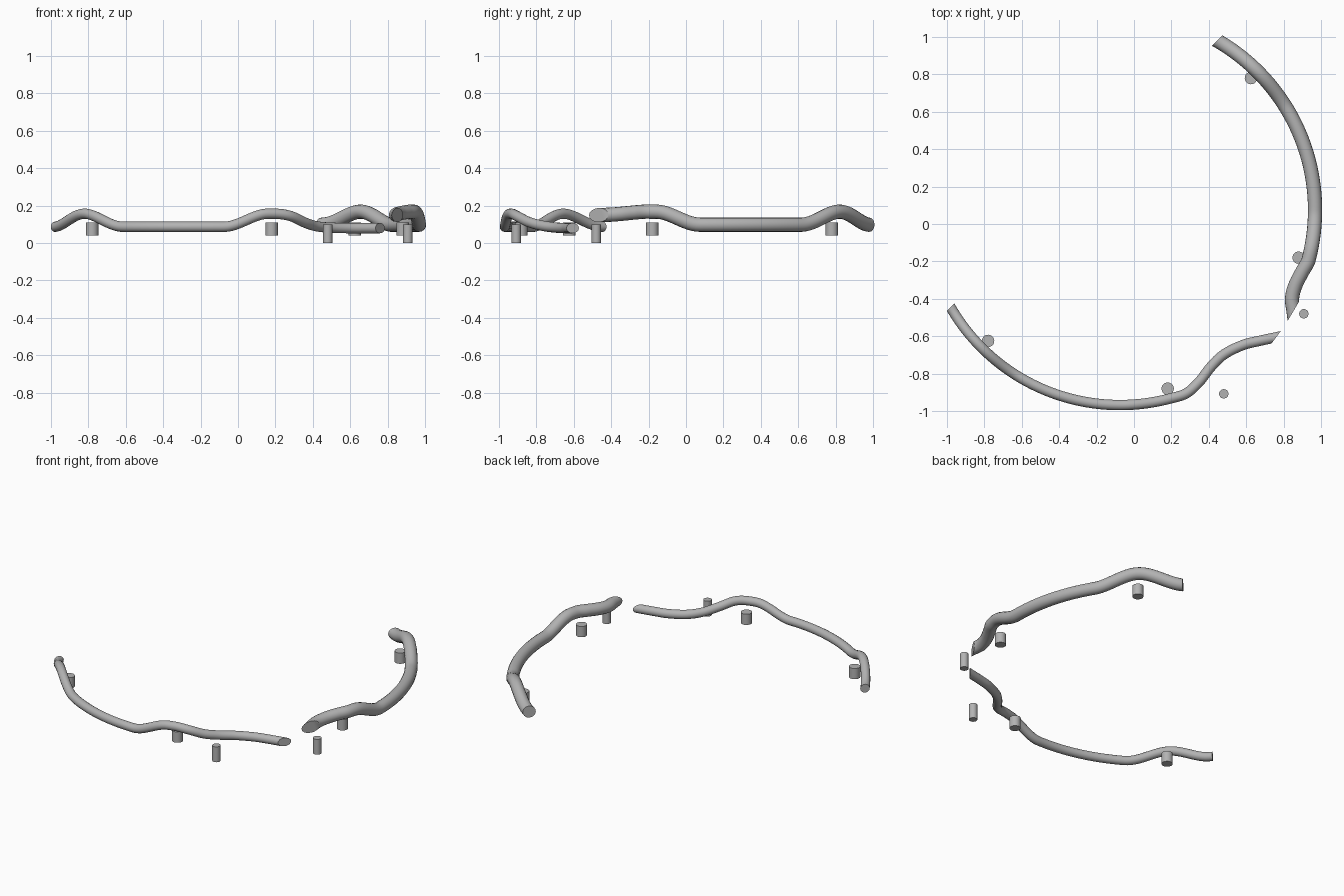
import bpy, bmesh
from math import sin, cos, radians
from mathutils import Vector

if "Cube" in bpy.data.objects:
    bpy.data.objects.remove(bpy.data.objects["Cube"])

grey = bpy.data.materials.new("Plain grey")
grey.use_nodes = True
grey.diffuse_color = (0.45, 0.45, 0.45, 1)
grey.node_tree.nodes["Principled BSDF"].inputs["Base Color"].default_value = (0.45, 0.45, 0.45, 1)


def finish(name, mesh):
    obj = bpy.data.objects.new(name, mesh)
    bpy.context.collection.objects.link(obj)
    mesh.materials.clear()
    mesh.materials.append(grey)
    bpy.ops.object.select_all(action='DESELECT')
    obj.select_set(True)
    bpy.context.view_layer.objects.active = obj
    bpy.ops.object.shade_smooth_by_angle(angle=radians(40))
    return obj


def ease(a, b, t):
    u = min(max((t - a) / (b - a), 0), 1)
    return u * u * (3 - 2 * u)


def hump(deg):
    """Height of the two rises along the arc, from 0 to 1."""
    if deg < -45.5:
        return ease(-60, -45.5, deg)
    if deg < -20:
        return 1 - ease(-45.5, -31, deg)
    return ease(0, 13, deg)


def spline(pts, steps=8):
    """Smooth curve through pts, beginning at the second one."""
    out = []
    for p, a, b, n in zip(pts, pts[1:], pts[2:], pts[3:]):
        for i in range(steps):
            t = i / steps
            out.append(0.5 * (2 * a + (b - p) * t + (2 * p - 5 * a + 4 * b - n) * t ** 2
                              + (3 * a - p - 3 * b + n) * t ** 3))
    return out + [pts[-2]]


def rail(name, radius, base, swap, tail, cut_point, cut_normal):
    # Arc with two rises, mirrored across the diagonal for the second rail
    path = []
    for i in range(79):
        deg = -63 + i
        x = -0.075 + 1.045 * sin(radians(deg))
        y = 0.077 - 1.045 * cos(radians(deg))
        if swap:
            x, y = -y, -x
        path.append(Vector((x, y, base + 0.07 * hump(deg))))
    # Curved tail, running a little past its slanted cut
    ends = [Vector(p) for p in tail]
    ends.append(2 * ends[-1] - ends[-2])
    ends.append(2 * ends[-1] - ends[-2])
    path = path[:-1] + spline([path[-6], path[-1]] + ends)

    curve = bpy.data.curves.new(name + "_path", 'CURVE')
    curve.dimensions = '3D'
    curve.twist_mode = 'Z_UP'
    curve.bevel_depth = radius
    curve.bevel_resolution = 6
    line = curve.splines.new('POLY')
    line.points.add(len(path) - 1)
    for point, co in zip(line.points, path):
        point.co = (*co, 1)
    guide = bpy.data.objects.new(name + "_path", curve)
    bpy.context.collection.objects.link(guide)
    bpy.context.view_layer.update()
    graph = bpy.context.evaluated_depsgraph_get()
    mesh = bpy.data.meshes.new_from_object(guide.evaluated_get(graph))
    bpy.data.objects.remove(guide)

    # Slanted end cuts, then closed ends
    bm = bmesh.new()
    bm.from_mesh(mesh)
    bmesh.ops.remove_doubles(bm, verts=bm.verts, dist=1e-5)
    for point, normal in (((0.437, 0.972, 0), (-1, 1, 0)), (cut_point, cut_normal)):
        bmesh.ops.bisect_plane(bm, geom=bm.verts[:] + bm.edges[:] + bm.faces[:],
                               plane_co=point, plane_no=normal, clear_outer=True)
    bmesh.ops.holes_fill(bm, edges=[e for e in bm.edges if e.is_boundary], sides=0)
    bmesh.ops.recalc_face_normals(bm, faces=bm.faces)
    bm.to_mesh(mesh)
    bm.free()
    finish(name, mesh)


def peg(name, x, y, radius, low, high):
    mesh = bpy.data.meshes.new(name)
    bm = bmesh.new()
    bmesh.ops.create_cone(bm, cap_ends=True, segments=32, radius1=radius,
                          radius2=radius, depth=high - low)
    bm.to_mesh(mesh)
    bm.free()
    finish(name, mesh).location = (x, y, (low + high) / 2)


# Thin rail along the front, thick rail along the left side
rail("front_rail", 0.0275, 0.087, False,
     [(0.28, -0.905, 0.145), (0.35, -0.842, 0.113), (0.41, -0.765, 0.092),
      (0.48, -0.698, 0.083), (0.58, -0.648, 0.08), (0.67, -0.625, 0.08),
      (0.76, -0.606, 0.08)],
     (0.76, -0.606, 0.08), (0.8, -0.6, 0))
rail("left_rail", 0.038, 0.098, True,
     [(0.897, -0.26, 0.165), (0.862, -0.33, 0.158), (0.845, -0.4, 0.152),
      (0.853, -0.465, 0.15)],
     (0.853, -0.465, 0.15), (0.86, -0.51, 0))

# Short wide pegs under the rises
for i, (x, y) in enumerate([(-0.78, -0.625), (0.18, -0.88), (0.88, -0.18), (0.625, 0.78)]):
    peg(f"support_peg_{i + 1}", x, y, 0.033, 0.04, 0.11)

# Tall thin pegs standing free near the tails
for i, (x, y) in enumerate([(0.48, -0.908), (0.908, -0.48)]):
    peg(f"free_peg_{i + 1}", x, y, 0.025, 0, 0.1)
